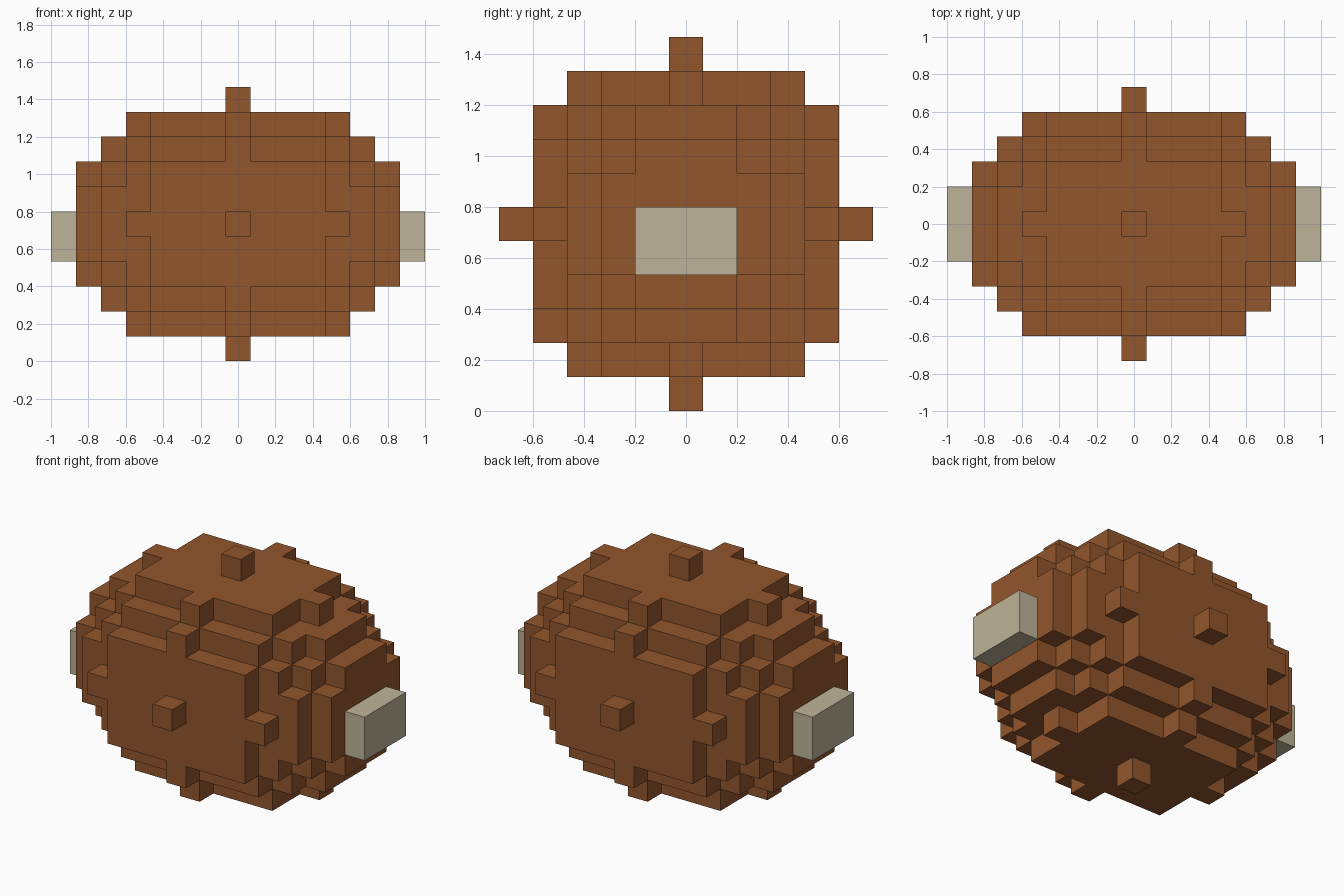
import bpy
import bmesh
from mathutils import Vector

cube = bpy.data.objects.get("Cube")
if cube:
    bpy.data.objects.remove(cube, do_unlink=True)

CELL = 2 / 15                         # edge length of one block
CENTRE = Vector((0, 0, 5.5 * CELL))   # middle of the barrel
LONG, ROUND = 7, 5                    # half lengths in blocks, along x and across


def material(name, rgb):
    mat = bpy.data.materials.new(name)
    mat.use_nodes = True
    mat.diffuse_color = (*rgb, 1)
    mat.node_tree.nodes["Principled BSDF"].inputs["Base Color"].default_value = (*rgb, 1)
    return mat


def block_object(name, cells, mat):
    """Join blocks into one shell, keeping only the faces open to the air."""
    bm = bmesh.new()
    for cell in cells:
        for axis in range(3):
            for sign in (-1, 1):
                step = [0, 0, 0]
                step[axis] = sign
                if tuple(c + s for c, s in zip(cell, step)) in cells:
                    continue
                n, u, v = Vector(step), Vector((0, 0, 0)), Vector((0, 0, 0))
                u[(axis + 1) % 3] = 1
                v = n.cross(u)
                mid = Vector(cell) + n / 2
                corners = [mid + (a * u + b * v) / 2
                           for a, b in ((-1, -1), (1, -1), (1, 1), (-1, 1))]
                bm.faces.new([bm.verts.new(CENTRE + p * CELL) for p in corners])
    bmesh.ops.remove_doubles(bm, verts=bm.verts[:], dist=CELL * 0.01)
    mesh = bpy.data.meshes.new(name)
    bm.to_mesh(mesh)
    bm.free()
    mesh.materials.append(mat)
    obj = bpy.data.objects.new(name, mesh)
    bpy.context.collection.objects.link(obj)
    return obj


brown = material("brown", (0.287, 0.093, 0.026))
cream = material("cream", (0.521, 0.456, 0.319))

# Stepped ellipsoid body, with a single block stub on the front, back, top and bottom
body = {(x, y, z)
        for x in range(1 - LONG, LONG)
        for y in range(-ROUND, ROUND + 1)
        for z in range(-ROUND, ROUND + 1)
        if x * x * ROUND ** 2 + (y * y + z * z) * LONG ** 2 <= (LONG * ROUND) ** 2}
block_object("body", body, brown)

# Pale plates on both ends, three blocks wide and two tall
for side, sign in (("left", 1), ("right", -1)):
    plate = {(sign * LONG, y, z) for y in (-1, 0, 1) for z in (-1, 0)}
    block_object(side + "_end_plate", plate, cream)
